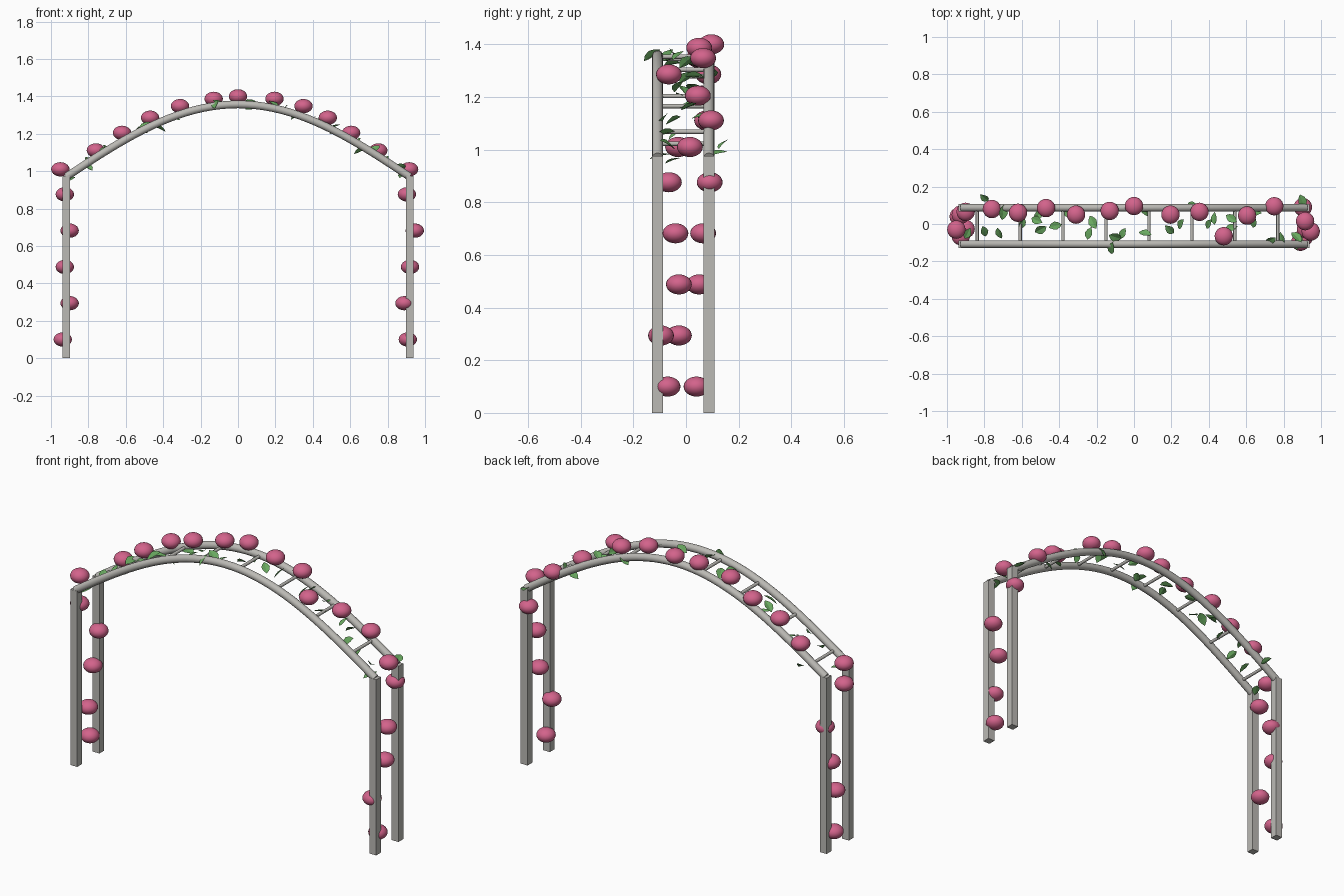
import bpy, bmesh, math, random
from mathutils import Matrix, Vector, Euler

cube = bpy.data.objects.get("Cube")
if cube:
    bpy.data.objects.remove(cube, do_unlink=True)

random.seed(4)
HALF = 0.918            # post centre in x
BASE, RISE = 0.97, 0.387
RAILS = (("front", -0.108), ("back", 0.087))


def material(name, color):
    m = bpy.data.materials.new(name)
    m.use_nodes = True
    m.diffuse_color = (*color, 1)
    m.node_tree.nodes["Principled BSDF"].inputs["Base Color"].default_value = (*color, 1)
    return m


METAL = material("grey metal", (0.50, 0.49, 0.46))
PINK = material("rose pink", (0.65, 0.125, 0.26))
GREEN = material("leaf green", (0.14, 0.39, 0.115))


def arch_z(x):
    return BASE + RISE * math.cos(math.pi / 2 * x / HALF)


def finish(name, bm, mat, smooth=False):
    mesh = bpy.data.meshes.new(name)
    bm.to_mesh(mesh)
    bm.free()
    mesh.materials.append(mat)
    for p in mesh.polygons:
        p.use_smooth = smooth
    ob = bpy.data.objects.new(name, mesh)
    bpy.context.collection.objects.link(ob)
    return ob


def smooth_sharp(ob):
    bpy.ops.object.select_all(action='DESELECT')
    ob.select_set(True)
    bpy.context.view_layer.objects.active = ob
    bpy.ops.object.shade_smooth_by_angle(angle=math.radians(40))


# Square posts
for depth, y in RAILS:
    for side, x in (("right", -HALF), ("left", HALF)):
        bm = bmesh.new()
        bmesh.ops.create_cube(bm, size=1, matrix=Matrix.Translation((x, y, 0.4875))
                              @ Matrix.Diagonal((0.042, 0.042, 0.975, 1)))
        finish(f"{depth}_{side}_post", bm, METAL)

# Curved round rails
for depth, y in RAILS:
    bm = bmesh.new()
    steps, sides, r = 40, 16, 0.0205
    rings = []
    for i in range(steps + 1):
        x = -HALF + 2 * HALF * i / steps
        slope = -RISE * math.pi / 2 / HALF * math.sin(math.pi / 2 * x / HALF)
        normal = Vector((-slope, 0, 1)).normalized()
        center = Vector((x, y, arch_z(x)))
        ring = []
        for k in range(sides):
            a = math.tau * k / sides
            ring.append(bm.verts.new(center + r * (math.cos(a) * normal
                                                   + math.sin(a) * Vector((0, 1, 0)))))
        rings.append(ring)
    for a, b in zip(rings, rings[1:]):
        for k in range(sides):
            n = (k + 1) % sides
            bm.faces.new((a[k], a[n], b[n], b[k]))
    bm.faces.new(rings[0])
    bm.faces.new(rings[-1])
    bmesh.ops.recalc_face_normals(bm, faces=bm.faces)
    smooth_sharp(finish(f"{depth}_arch_rail", bm, METAL))

# Rungs between the rails
for i in range(8):
    x = -0.838 + 0.2295 * i
    bm = bmesh.new()
    bmesh.ops.create_cone(bm, cap_ends=True, segments=12, radius1=0.0085, radius2=0.0085,
                          depth=0.195, matrix=Matrix.Translation((x, -0.0105, arch_z(x)))
                          @ Matrix.Rotation(math.pi / 2, 4, 'X'))
    smooth_sharp(finish(f"rung_{i + 1}", bm, METAL))


# Flattened round blossoms
def blossom(name, x, y, z):
    bm = bmesh.new()
    bmesh.ops.create_uvsphere(bm, u_segments=24, v_segments=14, radius=1,
                              matrix=Matrix.Translation((x, y, z))
                              @ Matrix.Diagonal((0.049, 0.049, 0.038, 1)))
    finish(name, bm, PINK, True)


ARCH_BLOSSOMS = [(-.95, -.03), (-.76, .08), (-.62, .06), (-.47, .085), (-.31, .05),
                 (-.13, .07), (0, .096), (.195, .05), (.35, .065), (.48, -.065),
                 (.605, .045), (.75, .095), (.915, .015)]
for i, (x, y) in enumerate(ARCH_BLOSSOMS):
    blossom(f"arch_blossom_{i + 1}", x, y, 1.01 + 0.39 * math.sin(math.pi * i / 12))

RIGHT_SIDE = [(-.937, .04), (-.90, -.027), (-.926, .05), (-.90, .065), (-.926, -.065)]
LEFT_SIDE = [(.908, -.07), (.89, -.095), (.92, -.027), (.945, -.04), (.903, .09)]
for side, spots in (("right", RIGHT_SIDE), ("left", LEFT_SIDE)):
    for i, (x, y) in enumerate(spots):
        blossom(f"{side}_post_blossom_{i + 1}", x, y, 0.1 + 0.194 * i)


# Leaves: pointed outline, folded along the midrib
def leaf(name, x, y, z, rot, length):
    bm = bmesh.new()
    profile = [(-.5, 0), (-.28, .22), (0, .3), (.27, .19), (.5, 0)]
    mid = [bm.verts.new((u, 0, -0.15 * u * u)) for u, w in profile]
    for s in (1, -1):
        edge = [bm.verts.new((u, s * w, 0.3 * w - 0.15 * u * u)) for u, w in profile[1:-1]]
        row = [mid[0]] + edge + [mid[-1]]
        for k in range(4):
            quad = list(dict.fromkeys((mid[k], mid[k + 1], row[k + 1], row[k])))
            bm.faces.new(quad if s > 0 else quad[::-1])
    bm.transform(Matrix.Translation((x, y, z)) @ rot.to_matrix().to_4x4()
                 @ Matrix.Scale(length, 4))
    finish(name, bm, GREEN)


LEAVES = [(-.80, .14), (-.80, -.04), (-.89, -.05), (-.72, -.05), (-.70, .06), (-.60, 0),
          (-.52, .02), (-.50, -.03), (-.51, .05), (-.42, -.01), (-.35, .06), (-.24, -.05),
          (-.22, .01), (-.12, -.13), (-.06, -.05), (-.10, -.07), (.06, -.05), (.06, .07),
          (.19, -.03), (.25, 0), (.31, .10), (.40, 0), (.43, .03), (.52, .03),
          (.52, -.02), (.65, .06), (.64, .01), (.73, -.085), (.79, -.08), (.87, -.07),
          (.90, .12), (.88, -.10)]
for i, (x, y) in enumerate(LEAVES):
    rot = Euler((random.uniform(-.7, .7), random.uniform(-.7, .7), random.uniform(0, math.tau)))
    leaf(f"leaf_{i + 1}", x, y, arch_z(x) + random.uniform(-.035, .025), rot,
         random.uniform(.065, .085))
